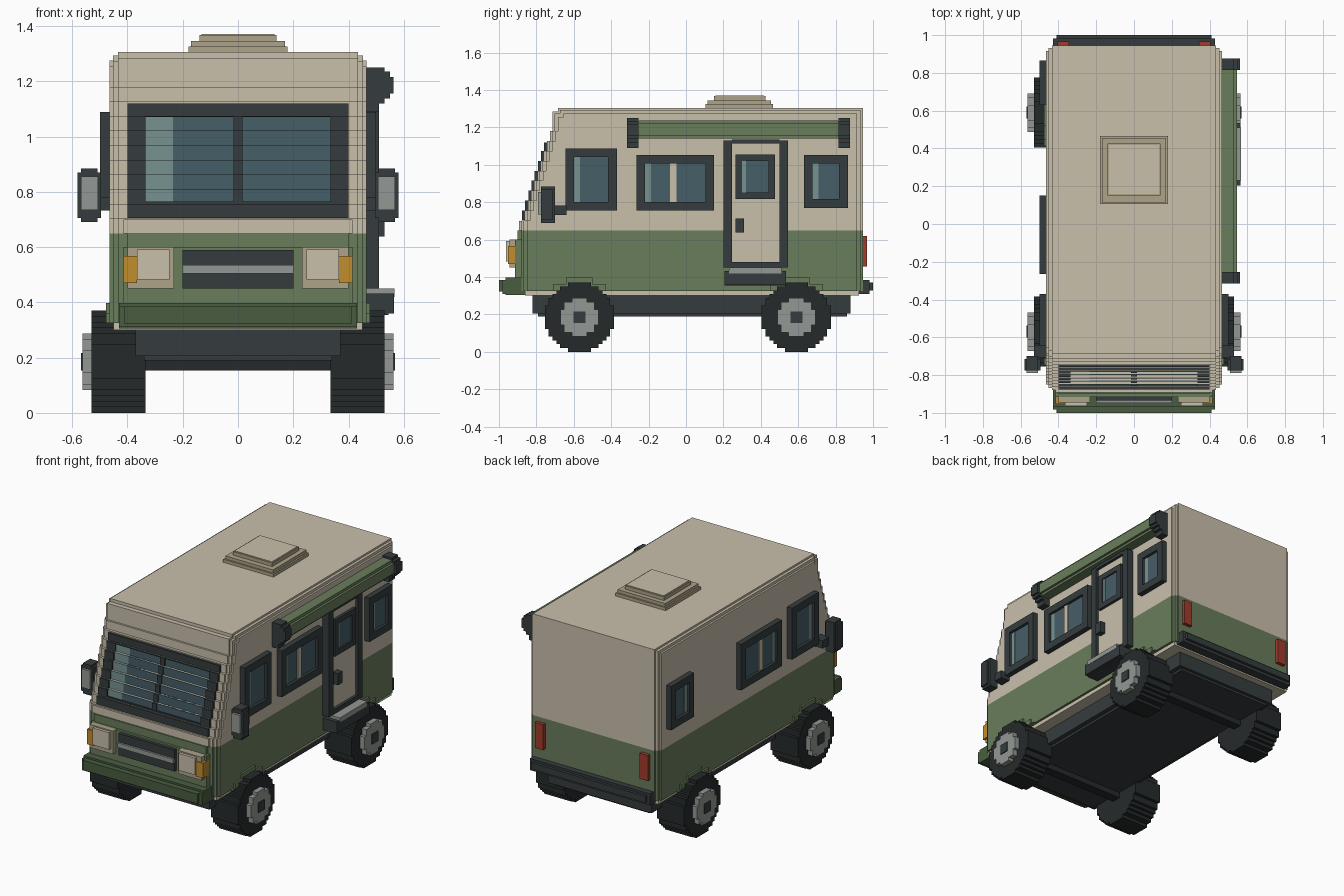
import bpy, bmesh, math

def mat(name, rgb):
    m = bpy.data.materials.new(name)
    m.diffuse_color = [(c / 255) ** 2.2 for c in rgb] + [1]
    return m

TAN = mat("tan", (200, 190, 170))
KHAKI = mat("khaki", (172, 162, 136))
GREEN = mat("green", (105, 124, 92))
MOSS = mat("moss", (74, 93, 66))
DARK = mat("charcoal", (56, 62, 64))
TIRE = mat("rubber", (42, 46, 47))
GLASS = mat("glass", (72, 95, 103))
SHINE = mat("glass_shine", (118, 145, 143))
GREY = mat("metal", (146, 151, 146))
AMBER = mat("amber", (192, 140, 50))
RED = mat("red", (160, 62, 48))

def add_prism(bm, pts, x0, x1):
    """Extrude a (y, z) outline from x0 to x1."""
    a = [bm.verts.new((x0, y, z)) for y, z in pts]
    b = [bm.verts.new((x1, y, z)) for y, z in pts]
    bm.faces.new(a)
    bm.faces.new(b[::-1])
    for i in range(len(pts)):
        j = (i + 1) % len(pts)
        bm.faces.new((a[i], b[i], b[j], a[j]))

def make(name, material, prisms, both=False):
    bm = bmesh.new()
    for pts, x0, x1 in prisms:
        add_prism(bm, pts, x0, x1)
        if both:
            add_prism(bm, pts, -x0, -x1)
    bmesh.ops.recalc_face_normals(bm, faces=bm.faces)
    me = bpy.data.meshes.new(name)
    bm.to_mesh(me)
    bm.free()
    me.materials.append(material)
    bpy.context.collection.objects.link(bpy.data.objects.new(name, me))

def box(x0, x1, y0, y1, z0, z1):
    return [(y0, z0), (y1, z0), (y1, z1), (y0, z1)], x0, x1

def border(x0, x1, y0, y1, z0, z1, t):
    """Rectangular side frame made of four bars."""
    return [box(x0, x1, y0, y0 + t, z0, z1), box(x0, x1, y1 - t, y1, z0, z1),
            box(x0, x1, y0 + t, y1 - t, z0, z0 + t), box(x0, x1, y0 + t, y1 - t, z1 - t, z1)]

def disc(cy, cz, r, n, zmin=-9):
    """Stepped round outline."""
    v = 2 * r / n
    right = []
    for i in range(n):
        z0, z1 = -r + i * v, -r + (i + 1) * v
        if cz + z1 <= zmin:
            continue
        w = round(math.sqrt(r * r - ((z0 + z1) / 2) ** 2) / v) * v
        if right and abs(right[-1][0] - w) < 1e-6:
            right[-1] = (w, z1)
        else:
            right += [(w, max(z0, zmin - cz)), (w, z1)]
    return [(cy + w, cz + z) for w, z in right] + [(cy - w, cz + z) for w, z in right[::-1]]

# Body shell: stepped nose slope, stepped corner rounding
STEPS = [(-0.88 + 0.017 * i, 0.65 + 0.053 * i, 0.65 + 0.053 * (i + 1)) for i in range(10)]
CORNERS = [(0, 0.03), (0.012, 0.012), (0.03, 0)]

def shell(dy):
    pts = [(0.945 - dy, 1.305 - dy), (0.945 - dy, 0.65)]
    for y, z0, z1 in STEPS:
        pts += [(y + dy, z0), (y + dy, z1)]
    return pts + [(-0.715 + dy, 1.18), (-0.715 + dy, 1.285 - dy), (-0.685 + dy, 1.285 - dy),
                  (-0.685 + dy, 1.305 - dy)]

make("body_upper", TAN, [(shell(dy), -0.465 + dx, 0.465 - dx) for dx, dy in CORNERS])
make("body_lower", GREEN, [box(-0.465 + dx, 0.465 - dx, -0.88 + dy, 0.945 - dy, 0.325, 0.65)
                           for dx, dy in CORNERS])
make("sill", TAN, [box(-0.45, 0.45, -0.86, 0.925, 0.3, 0.325)])
make("nose_panel", GREEN, [box(-0.415, 0.415, -0.915, -0.87, 0.31, 0.60),
                           box(-0.4, 0.4, -0.9, -0.87, 0.60, 0.65)])
make("nose_ledge", TAN, [box(-0.415, 0.415, -0.892, -0.86, 0.65, 0.70)])
make("wheel_arches", GREEN, [(disc(y, 0.185, 0.212, 12, 0.325), 0.46, 0.477) for y in (-0.57, 0.59)], True)

# Roof vent
make("roof_vent", KHAKI, [box(-0.18, 0.18, 0.105, 0.465, 1.3, 1.325),
                          box(-0.17, 0.17, 0.115, 0.455, 1.325, 1.345)])
make("vent_lid", KHAKI, [box(-0.14, 0.14, 0.15, 0.425, 1.345, 1.368)])
make("vent_lid_top", TAN, [box(-0.132, 0.132, 0.158, 0.417, 1.36, 1.371)])

# Windshield following the nose steps
def slope(x0, x1, z0, z1, out):
    return [box(x0, x1, y - out, y + 0.03, max(a, z0), min(b, z1))
            for y, a, b in STEPS if min(b, z1) > max(a, z0)]

make("windshield_frame", DARK, slope(-0.4, -0.335, 0.705, 1.12, 0.014) + slope(0.335, 0.4, 0.705, 1.12, 0.014)
     + slope(-0.335, 0.335, 0.705, 0.765, 0.014) + slope(-0.335, 0.335, 1.07, 1.12, 0.014)
     + slope(-0.016, 0.016, 0.765, 1.07, 0.012))
make("windshield_glass", GLASS, slope(-0.235, 0.335, 0.765, 1.07, 0.005))
make("windshield_shine", SHINE, slope(-0.335, -0.235, 0.765, 1.07, 0.005))

# Side windows on both sides
WINDOWS = [("front_window", -0.645, -0.37, 0.755, 1.088), ("middle_window", -0.265, 0.15, 0.755, 1.053),
           ("rear_window", 0.63, 0.865, 0.77, 1.053)]
for name, y0, y1, z0, z1 in WINDOWS:
    t = 0.047
    make(name + "_frame", DARK, border(0.455, 0.5, y0, y1, z0, z1, t), True)
    make(name + "_glass", GLASS, [box(0.455, 0.482, y0 + t, y1 - t, z0 + t, z1 - t)], True)
    make(name + "_shine", SHINE, [box(0.46, 0.484, y0 + t, y0 + t + 0.032, z0 + t, z1 - t)], True)
make("middle_window_divider", TAN, [box(0.46, 0.49, -0.085, -0.052, 0.802, 1.006)], True)

# Entry door, right side
make("door_frame", DARK, [box(0.455, 0.51, 0.2, 0.245, 0.45, 1.13), box(0.455, 0.51, 0.5, 0.545, 0.45, 1.13),
                          box(0.455, 0.51, 0.245, 0.5, 1.115, 1.135), box(0.455, 0.51, 0.245, 0.5, 0.45, 0.48)])
make("door", TAN, [box(0.455, 0.492, 0.245, 0.5, 0.48, 1.115)])
make("door_window_frame", DARK, border(0.48, 0.51, 0.265, 0.477, 0.818, 1.055, 0.035))
make("door_window_glass", GLASS, [box(0.48, 0.5, 0.3, 0.442, 0.853, 1.02)])
make("door_window_shine", SHINE, [box(0.48, 0.502, 0.3, 0.322, 0.853, 1.02)])
make("door_handle", DARK, [box(0.48, 0.53, 0.265, 0.31, 0.638, 0.713)])
make("door_step", DARK, [box(0.44, 0.545, 0.205, 0.535, 0.355, 0.4), box(0.44, 0.565, 0.205, 0.535, 0.36, 0.432)])
make("step_plate", GREY, [box(0.46, 0.567, 0.23, 0.51, 0.42, 0.45)])

# Rolled awning, right side
make("awning_roll", GREEN, [box(0.455, 0.53, -0.26, 0.82, 1.14, 1.238), box(0.455, 0.545, -0.26, 0.82, 1.155, 1.22)])
make("awning_caps", DARK, [box(0.455, x, y, y + 0.062, z0, z1) for y in (-0.316, 0.815)
                           for x, z0, z1 in ((0.51, 1.09, 1.25), (0.53, 1.12, 1.25),
                                             (0.55, 1.138, 1.235), (0.562, 1.155, 1.215))])

# Nose details
make("grille", DARK, [box(-0.2, 0.2, -0.935, -0.9, 0.45, 0.59)])
make("grille_bar", GREY, [box(-0.2, 0.2, -0.948, -0.92, 0.505, 0.535)])
make("headlight_housings", KHAKI, [box(0.232, 0.4, -0.945, -0.88, 0.45, 0.6)], True)
make("headlights", TAN, [box(0.248, 0.365, -0.963, -0.93, 0.482, 0.592)], True)
make("indicators", AMBER, [box(0.365, 0.415, -0.952, -0.875, 0.47, 0.567)], True)

# Bumpers
make("front_bumper", MOSS, [box(-0.43, 0.43, -0.982, -0.82, 0.31, 0.385),
                            box(-0.41, 0.41, -1.0, -0.85, 0.322, 0.385), box(-0.43, 0.43, -0.965, -0.85, 0.305, 0.397)])
make("rear_bumper", DARK, [box(-0.43, 0.43, 0.86, 0.982, 0.31, 0.385),
                           box(-0.41, 0.41, 0.86, 1.0, 0.328, 0.37)])
make("tail_lights", RED, [box(0.345, 0.405, 0.93, 0.967, 0.455, 0.62)], True)

# Wing mirrors
make("mirror_housings", DARK, [box(0.495, 0.58, -0.775, -0.715, 0.705, 0.87),
                               box(0.508, 0.568, -0.775, -0.7, 0.69, 0.885)], True)
make("mirror_plates", GREY, [box(0.507, 0.568, -0.79, -0.76, 0.735, 0.855)], True)
make("mirror_arms", DARK, [box(0.455, 0.53, -0.71, -0.64, 0.732, 0.782)], True)

# Chassis, axles and wheels
make("chassis", DARK, [box(-0.37, 0.37, -0.82, 0.88, 0.205, 0.31), box(-0.34, 0.34, -0.79, 0.86, 0.19, 0.22)])
AXLES = (-0.57, 0.59)
make("axles", TIRE, [box(-0.34, 0.34, y - 0.03, y + 0.03, 0.153, 0.215) for y in AXLES])
make("tires", TIRE, [(disc(y, 0.185, 0.185, 18), 0.335, 0.53) for y in AXLES], True)
make("hubs", GREY, [(disc(y, 0.185, 0.102, 10), 0.5, 0.563) for y in AXLES], True)
make("hub_caps", DARK, [box(0.55, 0.569, y - 0.032, y + 0.032, 0.153, 0.217) for y in AXLES], True)
